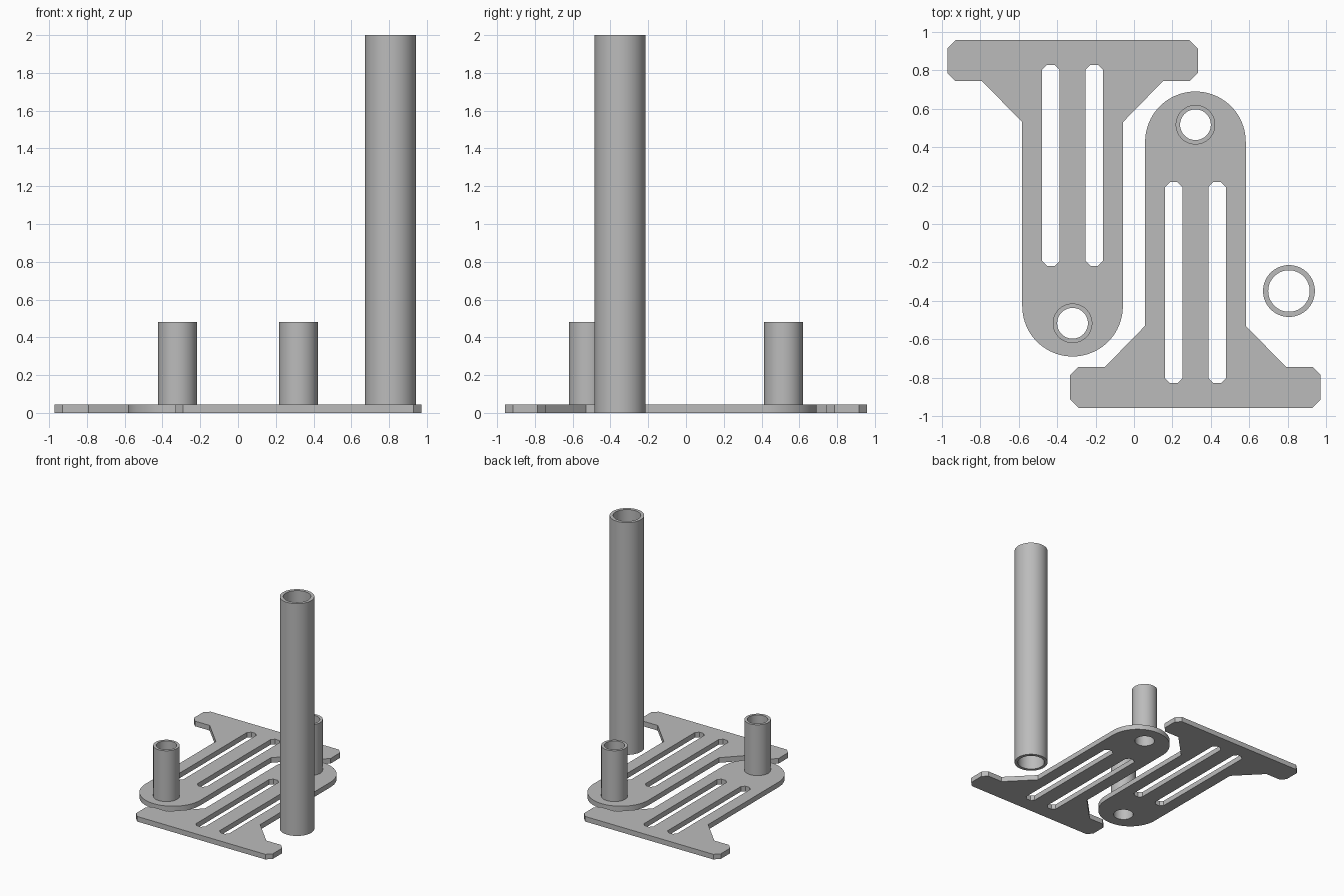
import bpy, bmesh, math
from mathutils import Vector

cube = bpy.data.objects.get("Cube")
if cube:
    bpy.data.objects.remove(cube, do_unlink=True)

grey = bpy.data.materials.new("plain grey")
grey.use_nodes = True
colour = (0.5, 0.5, 0.5, 1)
grey.diffuse_color = colour
grey.node_tree.nodes["Principled BSDF"].inputs["Base Color"].default_value = colour


def arc(cx, cy, r, start=0, end=360, steps=64):
    """Points on an arc; a full circle leaves out the repeated end point."""
    count = steps if end - start == 360 else steps + 1
    angles = [math.radians(start + (end - start) * i / steps) for i in range(count)]
    return [(cx + r * math.cos(a), cy + r * math.sin(a)) for a in angles]


def slot(cx, y0, y1, half, cut):
    """Long opening with chamfered corners."""
    right = [(cx + half - cut, y0), (cx + half, y0 + cut),
             (cx + half, y1 - cut), (cx + half - cut, y1)]
    return right + [(2 * cx - x, y) for x, y in reversed(right)]


def extrude(name, loops, z0, z1, turn=1):
    """Solid from an outline and its holes; turn=-1 rotates half a turn about z."""
    bm = bmesh.new()
    edges = []
    for loop in loops:
        verts = [bm.verts.new((turn * x, turn * y, z0)) for x, y in loop]
        edges += [bm.edges.new((v, verts[i - 1])) for i, v in enumerate(verts)]
    bmesh.ops.triangle_fill(bm, edges=edges, use_beauty=True)
    top = bmesh.ops.extrude_face_region(bm, geom=bm.faces[:], use_keep_orig=True)
    moved = [g for g in top["geom"] if isinstance(g, bmesh.types.BMVert)]
    bmesh.ops.translate(bm, verts=moved, vec=Vector((0, 0, z1 - z0)))
    bmesh.ops.recalc_face_normals(bm, faces=bm.faces[:])
    mesh = bpy.data.meshes.new(name)
    bm.to_mesh(mesh)
    bm.free()
    mesh.materials.append(grey)
    obj = bpy.data.objects.new(name, mesh)
    bpy.context.collection.objects.link(obj)
    bpy.ops.object.select_all(action="DESELECT")
    obj.select_set(True)
    bpy.context.view_layer.objects.active = obj
    bpy.ops.object.shade_smooth_by_angle(angle=math.radians(30))
    return obj


# Bracket outline: chamfered foot, sloping shoulders, rounded head
mid, half, thick = 0.32, 0.262, 0.044
side = [(0.61, -0.957), (0.652, -0.915), (0.652, -0.786), (0.61, -0.744),
        (0.471, -0.744), (half, -0.53)]
outline = [(mid + x, y) for x, y in side]
outline += arc(mid, 0.428, half, 0, 180, 40)
outline += [(mid - x, y) for x, y in reversed(side)]

bore = arc(mid, 0.517, 0.08)
rim = arc(mid, 0.517, 0.103)
slots = [slot(mid + s * 0.113, -0.829, 0.218, 0.045, 0.025) for s in (-1, 1)]

# Two matching brackets, each with a short hollow socket
for label, turn in (("front", 1), ("back", -1)):
    extrude(label + "_plate", [outline, bore] + slots, 0, thick, turn)
    extrude(label + "_socket", [rim, bore], thick, 0.481, turn)

# Tall separate tube
extrude("tall_tube", [arc(0.807, -0.349, 0.135), arc(0.807, -0.349, 0.108)], 0, 2)
